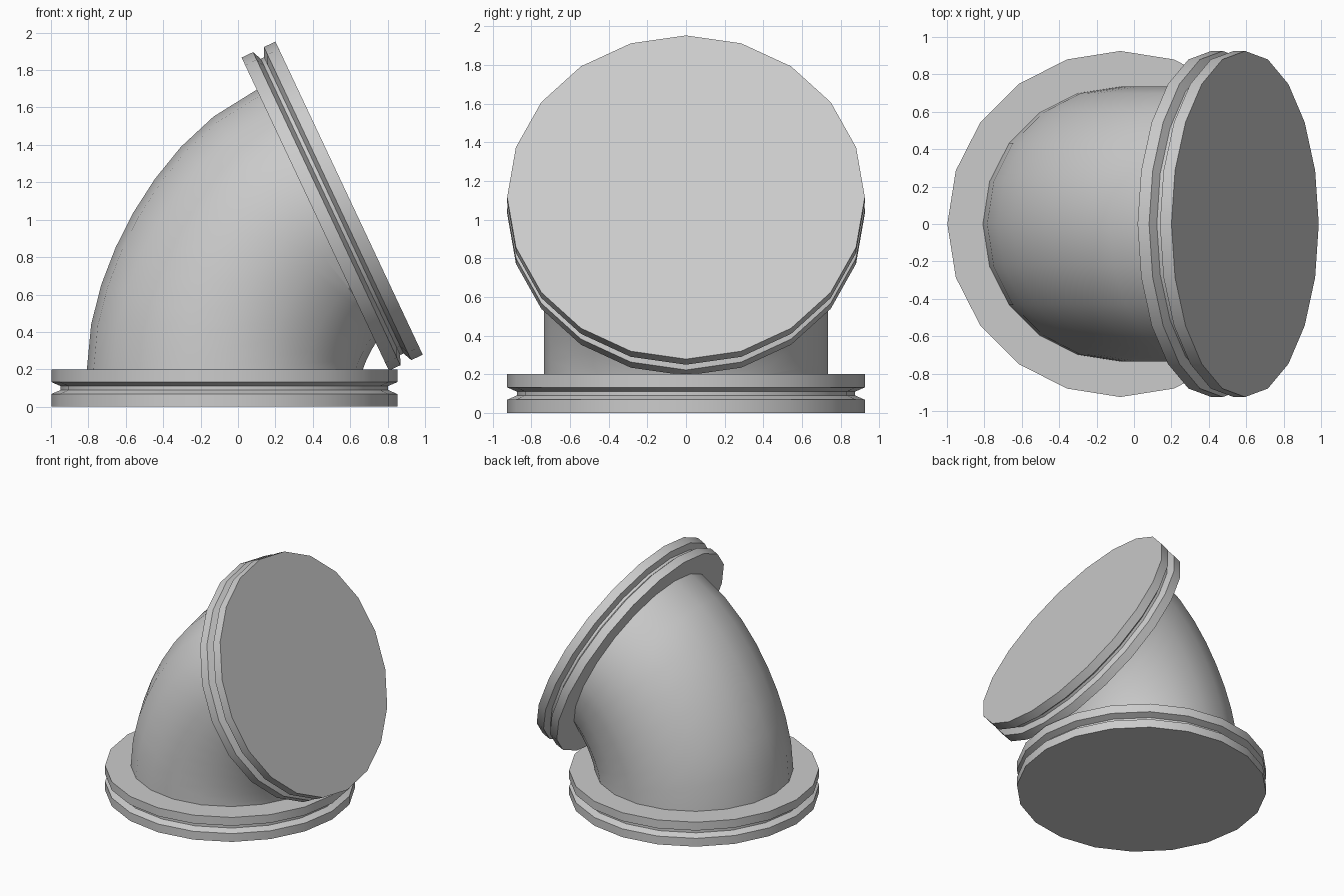
import bpy
import bmesh
import math
from mathutils import Matrix, Vector
from mathutils.geometry import interpolate_bezier

cube = bpy.data.objects.get("Cube")
if cube:
    bpy.data.objects.remove(cube, do_unlink=True)

SIDES = 20
TILT = math.radians(64.8)

grey = bpy.data.materials.new("light_grey")
grey.use_nodes = True
colour = (0.6, 0.6, 0.6, 1)
grey.diffuse_color = colour
grey.node_tree.nodes["Principled BSDF"].inputs["Base Color"].default_value = colour


def ring(bm, centre, angle, radius):
    """Circle of vertices whose axis leans from +z toward +x by the angle."""
    place = Matrix.Translation(centre) @ Matrix.Rotation(angle, 4, "Y")
    steps = [math.tau * i / SIDES for i in range(SIDES)]
    return [bm.verts.new(place @ Vector((radius * math.cos(a), radius * math.sin(a), 0)))
            for a in steps]


def loft(name, sections, capped):
    """Skin a list of (centre, angle, radius) circles."""
    bm = bmesh.new()
    rings = [ring(bm, *s) for s in sections]
    for low, high in zip(rings, rings[1:]):
        for i in range(SIDES):
            j = (i + 1) % SIDES
            bm.faces.new((low[i], low[j], high[j], high[i]))
    if capped:
        bm.faces.new(rings[0][::-1])
        bm.faces.new(rings[-1])
    mesh = bpy.data.meshes.new(name)
    bm.to_mesh(mesh)
    bm.free()
    mesh.materials.append(grey)
    obj = bpy.data.objects.new(name, mesh)
    bpy.context.collection.objects.link(obj)
    bpy.ops.object.select_all(action="DESELECT")
    obj.select_set(True)
    bpy.context.view_layer.objects.active = obj
    bpy.ops.object.shade_smooth_by_angle(angle=math.radians(30))
    return obj


# Flanges: thick discs with a groove around the rim
RIM = [(0.925, 0), (0.925, 0.068), (0.875, 0.09),
       (0.875, 0.11), (0.925, 0.132), (0.925, 0.2)]


def flange(name, base, angle):
    axis = Vector((math.sin(angle), 0, math.cos(angle)))
    loft(name, [(base + axis * h, angle, r) for r, h in RIM], True)


foot = Vector((-0.073, 0, 0))
head = Vector((0.413, 0, 1.03))
flange("bottom_flange", foot, 0)
flange("top_flange", head, TILT)

# Bent pipe: circles swept along a curve between the two flanges
start = foot + Vector((0, 0, 0.2))
lean = Vector((math.sin(TILT), 0, math.cos(TILT)))
handle = 0.27
path = interpolate_bezier(start, start + Vector((0, 0, handle)),
                          head - lean * handle, head, 9)
sections = []
for i, point in enumerate(path):
    before, after = path[max(i - 1, 0)], path[min(i + 1, len(path) - 1)]
    along = after - before
    angle = math.atan2(along.x, along.z)
    if i == 0:
        angle = 0
    elif i == len(path) - 1:
        angle = TILT
    sections.append((point, angle, 0.735))
loft("bent_pipe", sections, False)
